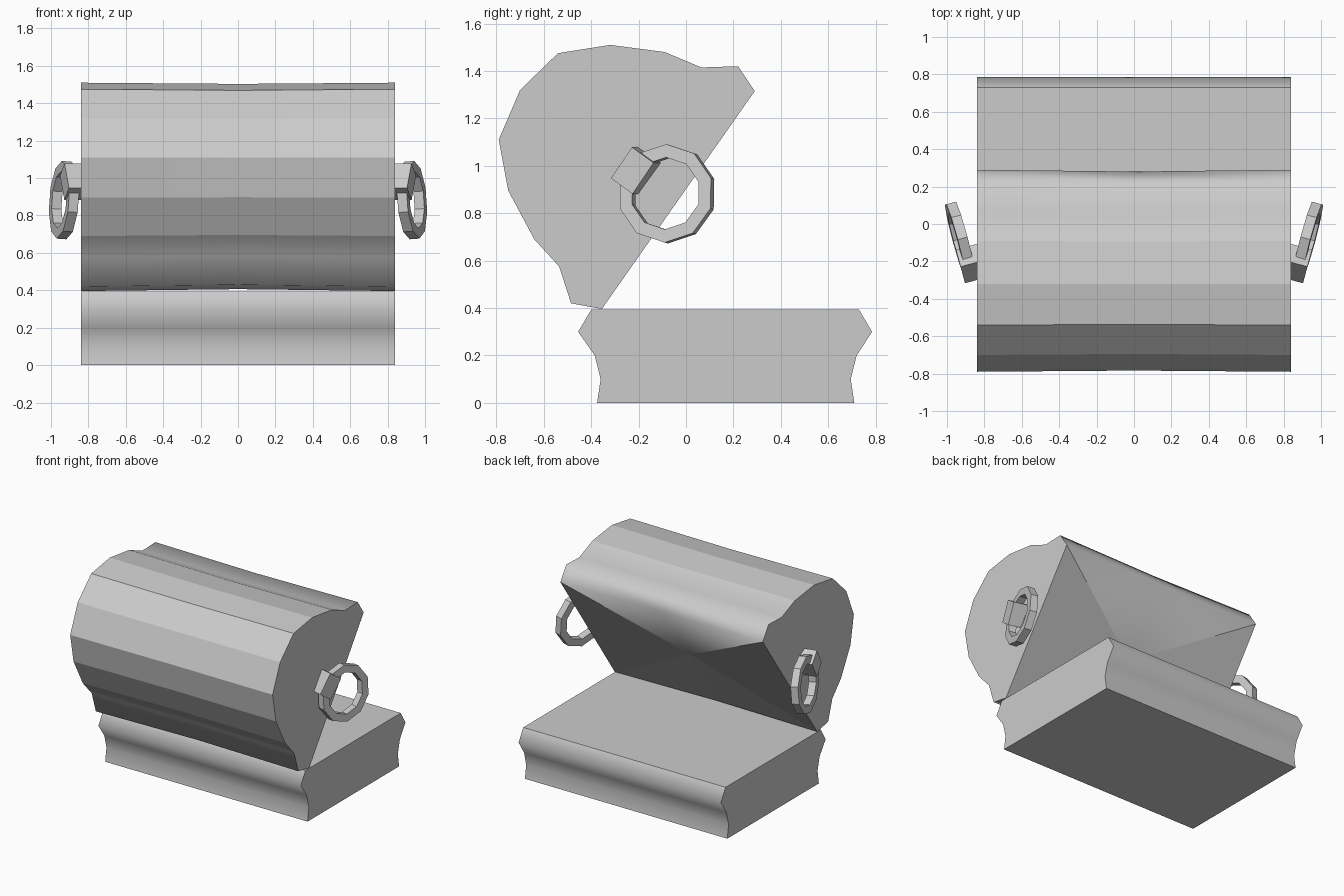
import bpy, bmesh, math
from mathutils import Matrix, Vector

cube = bpy.data.objects.get("Cube")
if cube:
    bpy.data.objects.remove(cube)

HALF = 0.84

grey = bpy.data.materials.new("plain grey")
grey.use_nodes = True
colour = (0.6, 0.6, 0.6, 1)
grey.diffuse_color = colour
grey.node_tree.nodes["Principled BSDF"].inputs["Base Color"].default_value = colour


def finish(bm, name):
    bmesh.ops.recalc_face_normals(bm, faces=bm.faces)
    mesh = bpy.data.meshes.new(name)
    bm.to_mesh(mesh)
    bm.free()
    mesh.materials.append(grey)
    obj = bpy.data.objects.new(name, mesh)
    bpy.context.collection.objects.link(obj)
    return obj


def loft(bm, profile, pinch):
    """Run a (y, z) profile along x; pinch shrinks the middle section."""
    cy = sum(p[0] for p in profile) / len(profile)
    cz = sum(p[1] for p in profile) / len(profile)
    sections = []
    for x, s in ((-HALF, 1), (0, pinch), (HALF, 1)):
        sections.append([bm.verts.new((x, cy + (y - cy) * s, cz + (z - cz) * s))
                         for y, z in profile])
    n = len(profile)
    for a, b in zip(sections, sections[1:]):
        for i in range(n - 1):
            j = i + 1
            face = bm.faces.new((a[i], a[j], b[j], b[i]))
            face.smooth = True
    for end in (sections[0], sections[-1]):
        bm.faces.new(end)
    return sections


def sharpen(bm, rows=()):
    """Crease the flat caps, the open ends and the chosen profile rows."""
    for edge in bm.edges:
        if any(not f.smooth for f in edge.link_faces):
            edge.smooth = False
    for a, b in rows:
        edge = bm.edges.get((a, b))
        edge.smooth = False


# Base with a moulded front and back, flat top and bottom
front = [(-0.375, 0), (-0.36, 0.1), (-0.385, 0.2), (-0.455, 0.3), (-0.4, 0.393)]
back = [(0.73, 0.393), (0.785, 0.3), (0.72, 0.2), (0.695, 0.1), (0.71, 0)]
bm = bmesh.new()
ends = loft(bm, front + back, 1.0)
for a, b in zip(ends, ends[1:]):
    bm.faces.new((a[-1], a[0], b[0], b[-1]))
bm.faces.ensure_lookup_table()
for f in bm.faces:
    f.normal_update()
    if abs(f.normal.z) > 0.95:
        f.smooth = False
sharpen(bm)
finish(bm, "base")

# Open barrel lid: moulded lips, faceted arc, shallow centre on the underside
lid_profile = [(0.29, 1.315), (0.22, 1.42), (0.065, 1.415), (-0.09, 1.48),
               (-0.32, 1.51), (-0.54, 1.475), (-0.7, 1.32), (-0.79, 1.11),
               (-0.75, 0.895), (-0.64, 0.69), (-0.535, 0.575),
               (-0.485, 0.42), (-0.355, 0.396)]
bm = bmesh.new()
ends = loft(bm, lid_profile, 0.985)
centre = bm.verts.new((0, -0.055, 0.865))
left, middle, right = ends
rim = [left[0], middle[0], right[0], right[-1], middle[-1], left[-1]]
for i, v in enumerate(rim):
    face = bm.faces.new((v, rim[(i + 1) % len(rim)], centre))
    face.smooth = i < 2
rows = [(a[i], b[i]) for a, b in zip(ends, ends[1:]) for i in range(3, 10)]
sharpen(bm, rows)
# Keep the back lip blended into the upper underside
for a, b in zip(ends, ends[1:]):
    bm.edges.get((a[0], b[0])).smooth = True
finish(bm, "lid")


# Ring handles with their mounts, one on each side
def ring_mesh(outer, inner, depth, sides):
    bm = bmesh.new()
    loops = []
    for r, x in ((outer, depth), (inner, depth), (inner, -depth), (outer, -depth)):
        loops.append([bm.verts.new((x, r * math.cos(t), r * math.sin(t)))
                      for t in (2 * math.pi * (k + 0.5) / sides for k in range(sides))])
    for a, b in zip(loops, loops[1:] + loops[:1]):
        for k in range(sides):
            m = (k + 1) % sides
            bm.faces.new((a[k], a[m], b[m], b[k]))
    return bm


for side, label in ((1, "left"), (-1, "right")):
    mirror = Matrix.Scale(side, 4, Vector((1, 0, 0)))
    yaw = Matrix.Rotation(math.radians(-15), 4, "Z")

    bm = ring_mesh(0.208, 0.152, 0.027, 10)
    lean = Matrix.Rotation(math.radians(-4), 4, "Y")
    bm.transform(mirror @ Matrix.Translation((0.93, -0.08, 0.882)) @ yaw @ lean)
    finish(bm, label + "_ring_handle")

    bm = bmesh.new()
    bmesh.ops.create_cube(bm, size=1)
    bm.transform(Matrix.Diagonal((0.13, 0.16, 0.115, 1)))
    roll = Matrix.Rotation(math.radians(55), 4, "X")
    bm.transform(mirror @ Matrix.Translation((0.865, -0.21, 0.98)) @ yaw @ roll)
    finish(bm, label + "_handle_mount")
